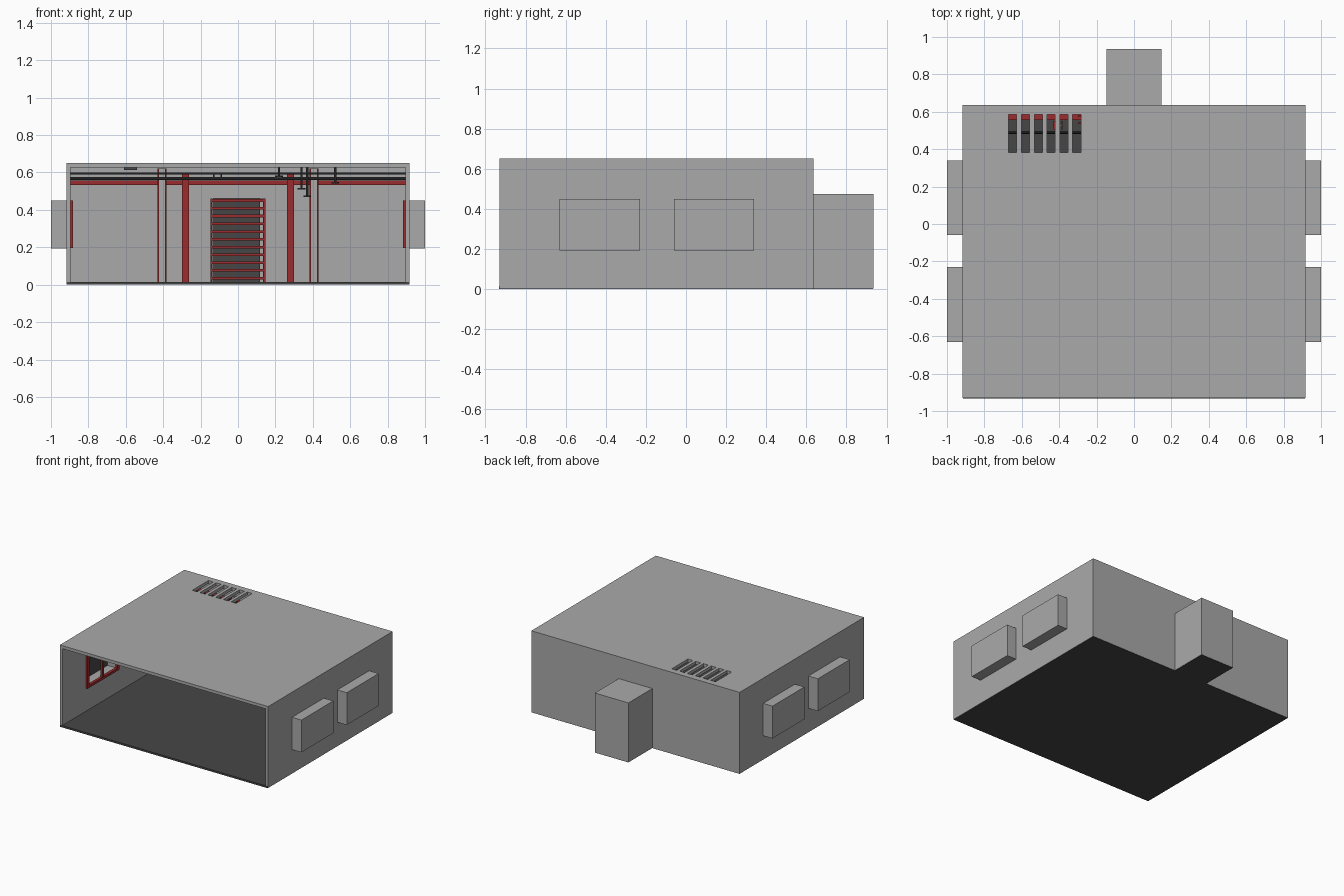
import bpy, bmesh
from mathutils import Matrix

if "Cube" in bpy.data.objects:
    bpy.data.objects.remove(bpy.data.objects["Cube"])


def material(name, col):
    m = bpy.data.materials.new(name)
    m.diffuse_color = (*col, 1)
    m.use_nodes = True
    m.node_tree.nodes["Principled BSDF"].inputs["Base Color"].default_value = m.diffuse_color
    return m


GREY = material("concrete grey", (0.40, 0.40, 0.40))
DARK = material("dark metal", (0.062, 0.062, 0.062))
RED = material("red steel", (0.33, 0.025, 0.028))


def boxes(name, mat, spans):
    """One object made of boxes given as (x0, x1, y0, y1, z0, z1)."""
    bm = bmesh.new()
    for x0, x1, y0, y1, z0, z1 in spans:
        mx = Matrix.Translation(((x0 + x1) / 2, (y0 + y1) / 2, (z0 + z1) / 2))
        bmesh.ops.create_cube(bm, size=1, matrix=mx @ Matrix.Diagonal(
            (abs(x1 - x0), y1 - y0, z1 - z0, 1)))
    me = bpy.data.meshes.new(name)
    bm.to_mesh(me)
    bm.free()
    me.materials.append(mat)
    ob = bpy.data.objects.new(name, me)
    bpy.context.collection.objects.link(ob)
    return ob


def carve(ob, spans):
    """Cut boxes out of an object, then drop the cutters."""
    cutters = []
    for s in spans:
        c = boxes("cutter", GREY, [s])
        c.hide_render = True
        mod = ob.modifiers.new("cut", 'BOOLEAN')
        mod.operation, mod.solver, mod.object = 'DIFFERENCE', 'EXACT', c
        cutters.append(c)
    dg = bpy.context.evaluated_depsgraph_get()
    me = bpy.data.meshes.new_from_object(ob.evaluated_get(dg))
    ob.modifiers.clear()
    ob.data = me
    for c in cutters:
        bpy.data.objects.remove(c)


WINDOW_Y = (-0.43, 0.14)

# room shell: open front, window and alcove openings, roof slots
shell = boxes("room_shell", GREY, [(-0.917, 0.917, -0.93, 0.635, 0.002, 0.65)])
cuts = [(-0.895, 0.895, -1.0, 0.612, -0.05, 0.626),
        (-0.135, 0.135, 0.55, 0.7, -0.05, 0.46)]
for y in WINDOW_Y:
    for s in (-1, 1):
        a, b = sorted((s * 0.85, s * 0.95))
        cuts.append((a, b, y - 0.185, y + 0.185, 0.21, 0.435))
cuts += [(-0.67 + 0.0685 * i, -0.627 + 0.0685 * i, 0.382, 0.585, 0.6, 0.7)
         for i in range(6)]
carve(shell, cuts)

# floor slab
boxes("floor", DARK, [(-0.914, 0.914, -0.932, 0.633, 0, 0.015),
                      (-0.146, 0.146, 0.633, 0.933, 0, 0.015)])

# rear alcove
alcove = boxes("rear_alcove", GREY, [(-0.148, 0.148, 0.63, 0.935, 0.002, 0.475)])
carve(alcove, [(-0.135, 0.135, 0.55, 0.92, -0.05, 0.46)])

# side window bays with red frames and dark panes
for s, side in ((-1, "left"), (1, "right")):
    for y, pos in zip(WINDOW_Y, ("front", "back")):
        def span(x0, x1, *r):
            return (*sorted((s * x0, s * x1)), *r)
        bay = boxes(f"{side}_{pos}_window_bay", GREY,
                    [span(0.91, 1.0, y - 0.2, y + 0.2, 0.193, 0.45)])
        carve(bay, [span(0.85, 0.985, y - 0.185, y + 0.185, 0.21, 0.435)])
        boxes(f"{side}_{pos}_window_pane", DARK,
              [span(0.976, 0.984, y - 0.184, y + 0.184, 0.211, 0.434)])
        boxes(f"{side}_{pos}_window_frame", RED, [
            span(0.883, 0.905, y - 0.2, y - 0.178, 0.195, 0.45),
            span(0.883, 0.905, y + 0.178, y + 0.2, 0.195, 0.45),
            span(0.885, 0.903, y - 0.01, y + 0.01, 0.215, 0.43),
            span(0.883, 0.905, y - 0.18, y + 0.18, 0.195, 0.215),
            span(0.883, 0.905, y - 0.18, y + 0.18, 0.43, 0.45)])

# slatted door in the alcove mouth
door = [(-0.148, -0.138, 0.6, 0.625, 0.015, 0.46),
        (0.136, 0.146, 0.6, 0.625, 0.015, 0.46)]
door += [(-0.14, 0.138, 0.603, 0.62, 0.028 + 0.0415 * i, 0.042 + 0.0415 * i)
         for i in range(11)]
boxes("slatted_door", RED, door)
boxes("door_panel", DARK, [(-0.138, 0.118, 0.622, 0.63, 0.015, 0.46)])

# steel columns: two with flanges facing front, two turned sideways
for s, side in ((-1, "left"), (1, "right")):
    c = s * 0.28
    boxes(f"{side}_inner_column", RED, [
        (c - 0.019, c + 0.019, 0.535, 0.542, 0.015, 0.59),
        (c - 0.019, c + 0.019, 0.572, 0.579, 0.015, 0.59),
        (c - 0.004, c + 0.004, 0.54, 0.574, 0.015, 0.59)])
    c = s * 0.407
    boxes(f"{side}_outer_column", RED, [
        (c - 0.024, c - 0.016, 0.505, 0.55, 0.015, 0.62),
        (c + 0.016, c + 0.024, 0.505, 0.55, 0.015, 0.62)])
    boxes(f"{side}_outer_column_web", GREY, [
        (c - 0.017, c + 0.017, 0.524, 0.532, 0.015, 0.62)])

# long beam along the back wall
boxes("back_beam", RED, [(-0.895, 0.895, 0.555, 0.6, 0.532, 0.558)])


# ceiling pipes and hangers
def pipes(name, runs):
    """Round rods given as (centre, length, radius, axis)."""
    bm = bmesh.new()
    for centre, length, r, axis in runs:
        rot = Matrix.Rotation(1.5707963, 4, 'Y') if axis == 'X' else Matrix()
        bmesh.ops.create_cone(bm, cap_ends=True, segments=10, radius1=r, radius2=r,
                              depth=length, matrix=Matrix.Translation(centre) @ rot)
    me = bpy.data.meshes.new(name)
    bm.to_mesh(me)
    bm.free()
    me.materials.append(DARK)
    bpy.context.collection.objects.link(bpy.data.objects.new(name, me))


pipes("ceiling_pipes", [((0, 0.49, 0.567), 1.79, 0.008, 'X'),
                        ((0, 0.49, 0.594), 1.79, 0.006, 'X')])
hangers = []
for x, z in ((0.22, 0.575), (0.34, 0.508), (0.37, 0.468), (0.52, 0.542)):
    hangers += [((x, 0.47, (z + 0.626) / 2), 0.626 - z, 0.006, 'Z'),
                ((x, 0.47, z + 0.004), 0.008, 0.022, 'Z')]
for x in (-0.13, -0.09):
    hangers.append(((x, 0.49, 0.58), 0.03, 0.005, 'Z'))
pipes("pipe_hangers", hangers)

# small ceiling plate
boxes("ceiling_plate", DARK, [(-0.61, -0.54, 0.1, 0.17, 0.614, 0.627)])
